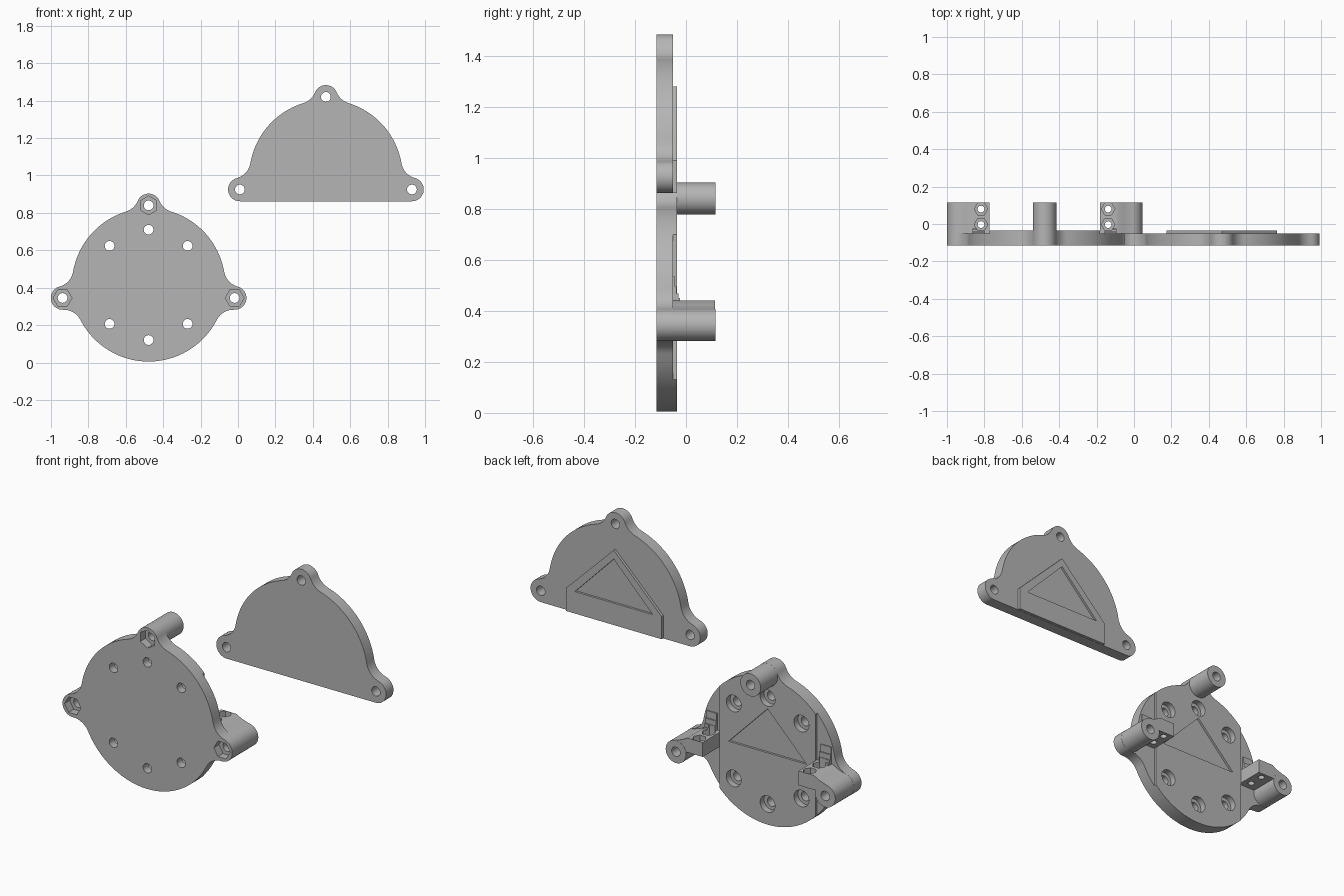
import bpy, bmesh
from math import sin, cos, pi, atan2, hypot, sqrt

cube = bpy.data.objects.get("Cube")
if cube:
    bpy.data.objects.remove(cube, do_unlink=True)

GREY = (0.46, 0.46, 0.46, 1)
grey = bpy.data.materials.new("plain grey")
grey.use_nodes = True
grey.diffuse_color = GREY
grey.node_tree.nodes["Principled BSDF"].inputs["Base Color"].default_value = GREY

R, EAR_R, FILLET = 0.41, 0.063, 0.10
FRONT, STEP, FACE, TIP = -0.115, -0.05, -0.035, 0.115
BAND = 0.295
EARS = [(0.46, -0.07), (0, 0.425), (-0.46, -0.07)]
HOLE = 0.026


def prism(name, pts, d0, d1, centre, upright=False):
    """Extrude an outline along y, or along z when upright."""
    cx, cz = centre
    bm = bmesh.new()

    def place(a, b, d):
        return (a + cx, b, d + cz) if upright else (a + cx, d, b + cz)
    lower = [bm.verts.new(place(a, b, d0)) for a, b in pts]
    upper = [bm.verts.new(place(a, b, d1)) for a, b in pts]
    bm.faces.new(lower)
    bm.faces.new(upper)
    n = len(pts)
    for i in range(n):
        j = (i + 1) % n
        bm.faces.new((lower[i], lower[j], upper[j], upper[i]))
    bmesh.ops.recalc_face_normals(bm, faces=bm.faces)
    mesh = bpy.data.meshes.new(name)
    bm.to_mesh(mesh)
    bm.free()
    mesh.materials.append(grey)
    ob = bpy.data.objects.new(name, mesh)
    bpy.context.collection.objects.link(ob)
    return ob


def ring(c, r, n=32, start=0.0):
    return [(c[0] + r * cos(start + 2 * pi * i / n),
             c[1] + r * sin(start + 2 * pi * i / n)) for i in range(n)]


def rect(x0, x1, z0, z1):
    return [(x0, z0), (x1, z0), (x1, z1), (x0, z1)]


def combine(target, tool, op="DIFFERENCE"):
    mod = target.modifiers.new("shape", "BOOLEAN")
    mod.operation, mod.solver, mod.object = op, "EXACT", tool
    bpy.ops.object.select_all(action="DESELECT")
    bpy.context.view_layer.objects.active = target
    target.select_set(True)
    bpy.ops.object.modifier_apply(modifier=mod.name)
    bpy.data.objects.remove(tool, do_unlink=True)


def arc(c, r, a0, a1, n, sign):
    """Arc from a0 to a1, counter-clockwise for sign 1, clockwise for -1."""
    sweep = ((a1 - a0) * sign) % (2 * pi)
    return [(c[0] + r * cos(a0 + sign * sweep * i / n),
             c[1] + r * sin(a0 + sign * sweep * i / n)) for i in range(n)]


def outline():
    """Disc with three ears blended in by tangent fillets."""
    blends = []
    for ex, ez in EARS:
        d, d1, d2 = hypot(ex, ez), R + FILLET, EAR_R + FILLET
        along = (d1 * d1 - d2 * d2 + d * d) / (2 * d)
        turn = atan2(sqrt(d1 * d1 - along * along), along)
        blends.append((atan2(ez, ex), turn))
    pts = []
    for i, (ear, (ang, turn)) in enumerate(zip(EARS, blends)):
        f = [(cos(ang + s * turn) * (R + FILLET),
              sin(ang + s * turn) * (R + FILLET)) for s in (-1, 1)]
        to_ear = [atan2(ear[1] - c[1], ear[0] - c[0]) for c in f]
        pts += arc(f[0], FILLET, ang - turn + pi, to_ear[0], 10, -1)
        pts += arc(ear, EAR_R, to_ear[0] + pi, to_ear[1] + pi, 20, 1)
        pts += arc(f[1], FILLET, to_ear[1], ang + turn + pi, 10, -1)
        nxt, nturn = blends[(i + 1) % 3]
        pts += arc((0, 0), R, ang + turn, nxt - nturn, 28, 1)
    return pts


TRIANGLE = [(-0.24, -0.01), (0.24, -0.01), (0, 0.235)]

# Round plate, stepped down outside its middle band
C = (-0.478, 0.415)
body = prism("mounting_plate", outline(), FRONT, FACE, C)
for s in (-1, 1):
    x0, x1 = sorted((s * BAND, s * 0.7))
    combine(body, prism("cut", rect(x0, x1, -0.6, 0.6), STEP, 0.2, C))

# Posts behind each ear
for ear in EARS:
    combine(body, prism("post", ring(ear, EAR_R - 0.0005, 40), -0.08, TIP, C), "UNION")

# Side clamp blocks with gussets, nut pockets and screw holes
for s in (-1, 1):
    block = [(s * BAND, -0.055), (s * 0.455, -0.055), (s * 0.48, -0.012),
             (s * 0.42, 0.008), (s * 0.39, 0.025), (s * BAND, 0.025)]
    combine(body, prism("block", block, -0.07, TIP - 0.001, C), "UNION")
    for k in range(4):
        x0, x1 = sorted((s * 0.32, s * 0.385))
        top = 0.03 + 0.09 * (1 - k / 4) ** 2
        combine(body, prism("gusset", rect(x0, x1, 0.01, top),
                            -0.07, -0.044 + 0.007 * k, C), "UNION")
    for y in (0.08, -0.003):
        spot = (s * 0.34, y)
        combine(body, prism("cut", ring(spot, 0.036, 6), -0.01, 0.15, C, True))
        combine(body, prism("cut", ring(spot, 0.018, 20), -0.08, 0.1, C, True))

# Ear bores with hexagonal nut pockets in the front
for ear in EARS:
    combine(body, prism("cut", ring(ear, HOLE, 24), -0.2, 0.2, C))
    turn = pi / 2 if ear[0] == 0 else 0
    combine(body, prism("cut", ring(ear, 0.05, 6, turn), -0.2, -0.07, C))

# Counterbored screw holes
for deg in (45, 90, 135, 225, 270, 315):
    a = deg * pi / 180
    spot = (0.295 * cos(a), 0.295 * sin(a))
    combine(body, prism("cut", ring(spot, HOLE, 24), -0.2, 0.0, C))
    combine(body, prism("cut", ring(spot, 0.046, 28), -0.07, 0.0, C))
combine(body, prism("cut", TRIANGLE, -0.047, 0.0, C))

# Flat-bottomed cover plate with raised pad and triangular recess
D = (0.47, 0.995)
cover_pts = [p for p in outline() if p[1] > -0.1335]
cover = prism("cover_plate", cover_pts, FRONT, STEP, D)
pad = [(-BAND, -0.132), (BAND, -0.132), (BAND, -0.005), (0, 0.285), (-BAND, -0.005)]
combine(cover, prism("pad", pad, -0.07, FACE, D), "UNION")
for ear in EARS:
    combine(cover, prism("cut", ring(ear, HOLE, 24), -0.2, 0.2, D))
combine(cover, prism("cut", TRIANGLE, -0.047, 0.0, D))

bpy.ops.object.select_all(action="DESELECT")
for ob in (body, cover):
    ob.select_set(True)
bpy.context.view_layer.objects.active = body
bpy.ops.object.shade_smooth_by_angle(angle=pi / 6)
